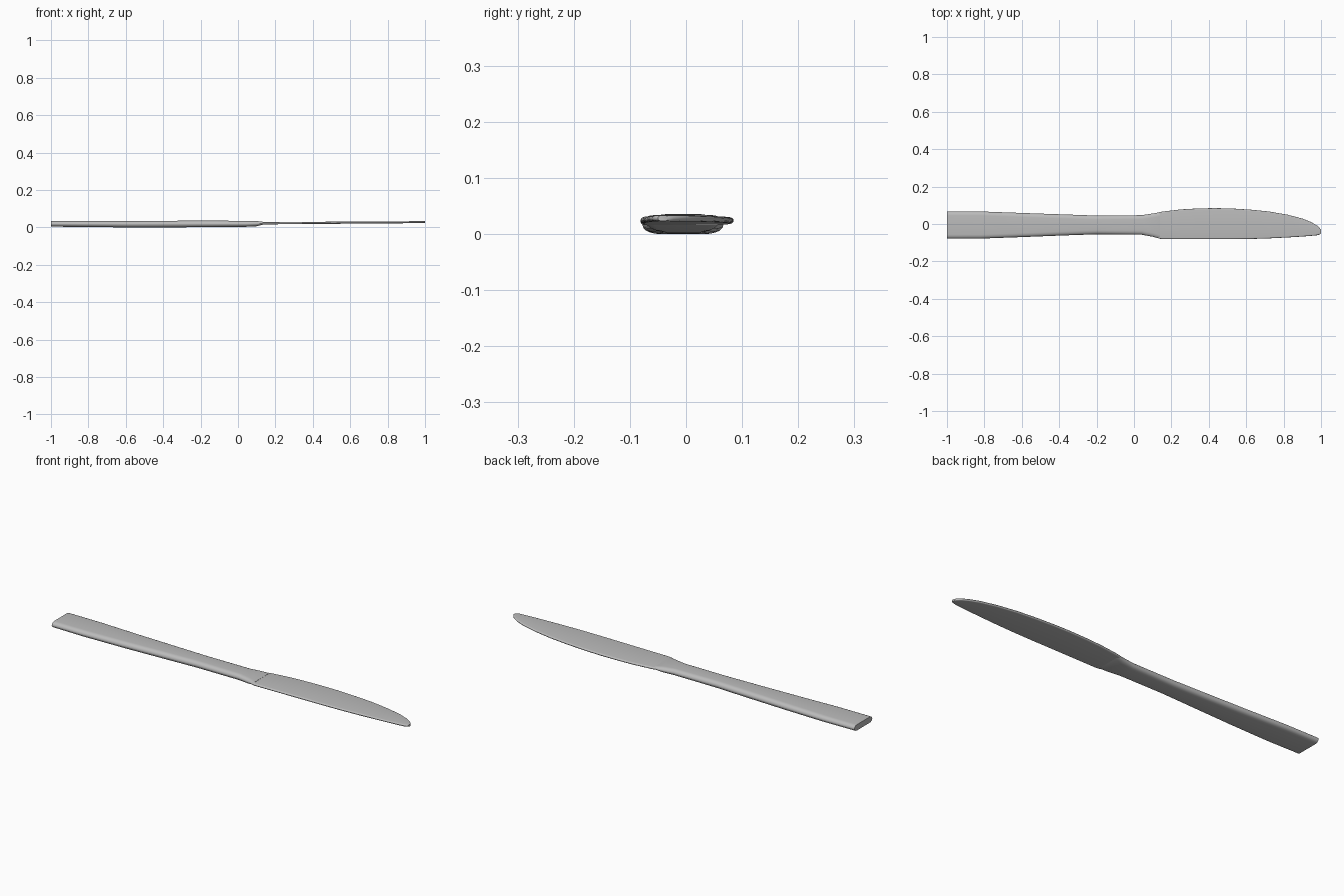
import bpy
import bmesh
import math

cube = bpy.data.objects.get("Cube")
if cube:
    bpy.data.objects.remove(cube, do_unlink=True)

steel = bpy.data.materials.new("brushed steel")
steel.use_nodes = True
colour = (0.5, 0.5, 0.5, 1)
steel.diffuse_color = colour
steel.node_tree.nodes["Principled BSDF"].inputs["Base Color"].default_value = colour


def section(x, y0, y1, z0, z1, round_y, n=5):
    """Rounded slab outline across the length, with elliptical corners."""
    ry = min(round_y, (y1 - y0) * 0.45)
    rz = (z1 - z0) * 0.48
    corners = [(y1 - ry, z1 - rz), (y0 + ry, z1 - rz),
               (y0 + ry, z0 + rz), (y1 - ry, z0 + rz)]
    points = []
    for quarter, (cy, cz) in enumerate(corners):
        for i in range(n):
            a = math.pi / 2 * (quarter + i / (n - 1))
            points.append((x, cy + ry * math.cos(a), cz + rz * math.sin(a)))
    return points


def loft(name, stations, round_y):
    """Skin a run of sections (x, y0, y1, z0, z1) and cap both ends."""
    bm = bmesh.new()
    rings = [[bm.verts.new(p) for p in section(*s, round_y)] for s in stations]
    for a, b in zip(rings, rings[1:]):
        for i in range(len(a)):
            j = (i + 1) % len(a)
            bm.faces.new((a[i], a[j], b[j], b[i]))
    bm.faces.new(rings[0])
    bm.faces.new(rings[-1])
    bmesh.ops.recalc_face_normals(bm, faces=bm.faces)
    mesh = bpy.data.meshes.new(name)
    bm.to_mesh(mesh)
    bm.free()
    mesh.materials.append(steel)
    obj = bpy.data.objects.new(name, mesh)
    bpy.context.collection.objects.link(obj)
    bpy.ops.object.select_all(action="DESELECT")
    obj.select_set(True)
    bpy.context.view_layer.objects.active = obj
    bpy.ops.object.shade_smooth_by_angle(angle=math.radians(40))
    return obj


# Handle: broad butt, slim neck, flared bolster that thins into the blade
handle = [(-1.0, -0.078, 0.067, 0.004, 0.034),
          (-0.82, -0.078, 0.067, 0.002, 0.034),
          (-0.6, -0.07, 0.059, 0.0, 0.034),
          (-0.4, -0.062, 0.052, 0.0, 0.035),
          (-0.2, -0.055, 0.045, 0.001, 0.036),
          (0.04, -0.057, 0.047, 0.003, 0.035),
          (0.1, -0.068, 0.056, 0.006, 0.034),
          (0.14, -0.079, 0.063, 0.016, 0.029)]
loft("handle", handle, 0.022)

# Blade: straight cutting edge, bowed spine, rounded tip
outline = [(0.13, -0.077, 0.061), (0.15, -0.081, 0.066), (0.25, -0.081, 0.078),
           (0.34, -0.081, 0.083), (0.43, -0.081, 0.085), (0.52, -0.081, 0.083),
           (0.62, -0.08, 0.077), (0.72, -0.077, 0.067), (0.82, -0.072, 0.05),
           (0.9, -0.067, 0.029), (0.95, -0.063, 0.009), (0.98, -0.06, -0.009),
           (0.993, -0.056, -0.022), (1.0, -0.05, -0.032)]
blade = [(x, y0, y1, 0.016 + 0.008 * (x - 0.13), 0.028 + 0.006 * (x - 0.13))
         for x, y0, y1 in outline]
loft("blade", blade, 0.007)
